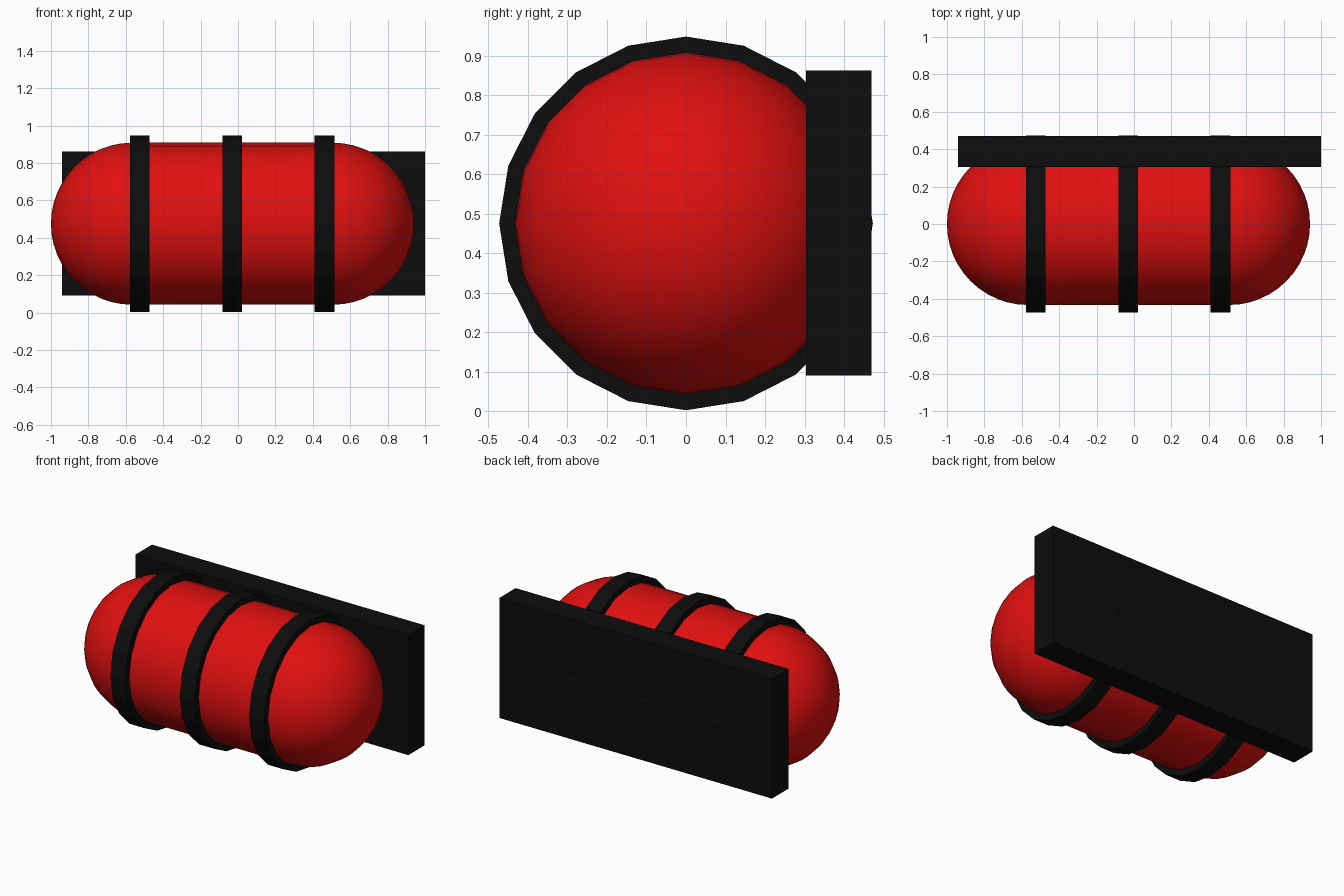
import bpy, bmesh
from math import sin, cos, pi
from mathutils import Matrix, Vector

if "Cube" in bpy.data.objects:
    bpy.data.objects.remove(bpy.data.objects["Cube"])

SIDES = 20
CZ = 0.475          # height of the tank axis
R = 0.433           # tank radius


def material(name, rgb):
    m = bpy.data.materials.new(name)
    m.diffuse_color = (*rgb, 1)
    m.use_nodes = True
    m.node_tree.nodes["Principled BSDF"].inputs["Base Color"].default_value = m.diffuse_color
    return m


def finish(name, bm, mat, smooth=False):
    bmesh.ops.recalc_face_normals(bm, faces=bm.faces)
    for f in bm.faces:
        f.smooth = smooth
    me = bpy.data.meshes.new(name)
    bm.to_mesh(me)
    bm.free()
    me.materials.append(mat)
    ob = bpy.data.objects.new(name, me)
    bpy.context.collection.objects.link(ob)
    return ob


red = material("red_paint", (0.75, 0.005, 0.005))
black = material("black_rubber", (0.004, 0.004, 0.004))

# Tank: capsule profile revolved around the x axis
bm = bmesh.new()
N = 12
left, right = -1.0 + R, 0.941 - R
profile = [(left - R * cos(a), R * sin(a)) for a in (pi / 2 * i / N for i in range(N + 1))]
profile += [(right + R * sin(a), R * cos(a)) for a in (pi / 2 * i / N for i in range(N + 1))]
verts = [bm.verts.new((x, 0, CZ + r)) for x, r in profile]
edges = [bm.edges.new(p) for p in zip(verts, verts[1:])]
bmesh.ops.spin(bm, geom=verts + edges, cent=(0, 0, CZ), axis=(1, 0, 0),
               angle=2 * pi, steps=SIDES, use_duplicate=False)
bmesh.ops.remove_doubles(bm, verts=bm.verts, dist=1e-4)
finish("tank", bm, red, smooth=True)

# Straps: three flat-sided bands around the tank
for i, x in enumerate((-0.525, -0.031, 0.463)):
    bm = bmesh.new()
    bmesh.ops.create_cone(bm, cap_ends=True, segments=SIDES, radius1=0.473,
                          radius2=0.473, depth=0.106,
                          matrix=Matrix.Translation((x, 0, CZ)) @ Matrix.Rotation(pi / 2, 4, 'Y'))
    finish(f"strap_{i + 1}", bm, black)

# Mounting plate behind the tank
lo, hi = Vector((-0.941, 0.304, 0.09)), Vector((1.0, 0.470, 0.862))
bm = bmesh.new()
bmesh.ops.create_cube(bm, size=1, matrix=Matrix.Translation((lo + hi) / 2)
                      @ Matrix.Diagonal((*(hi - lo), 1)))
finish("mounting_plate", bm, black)
